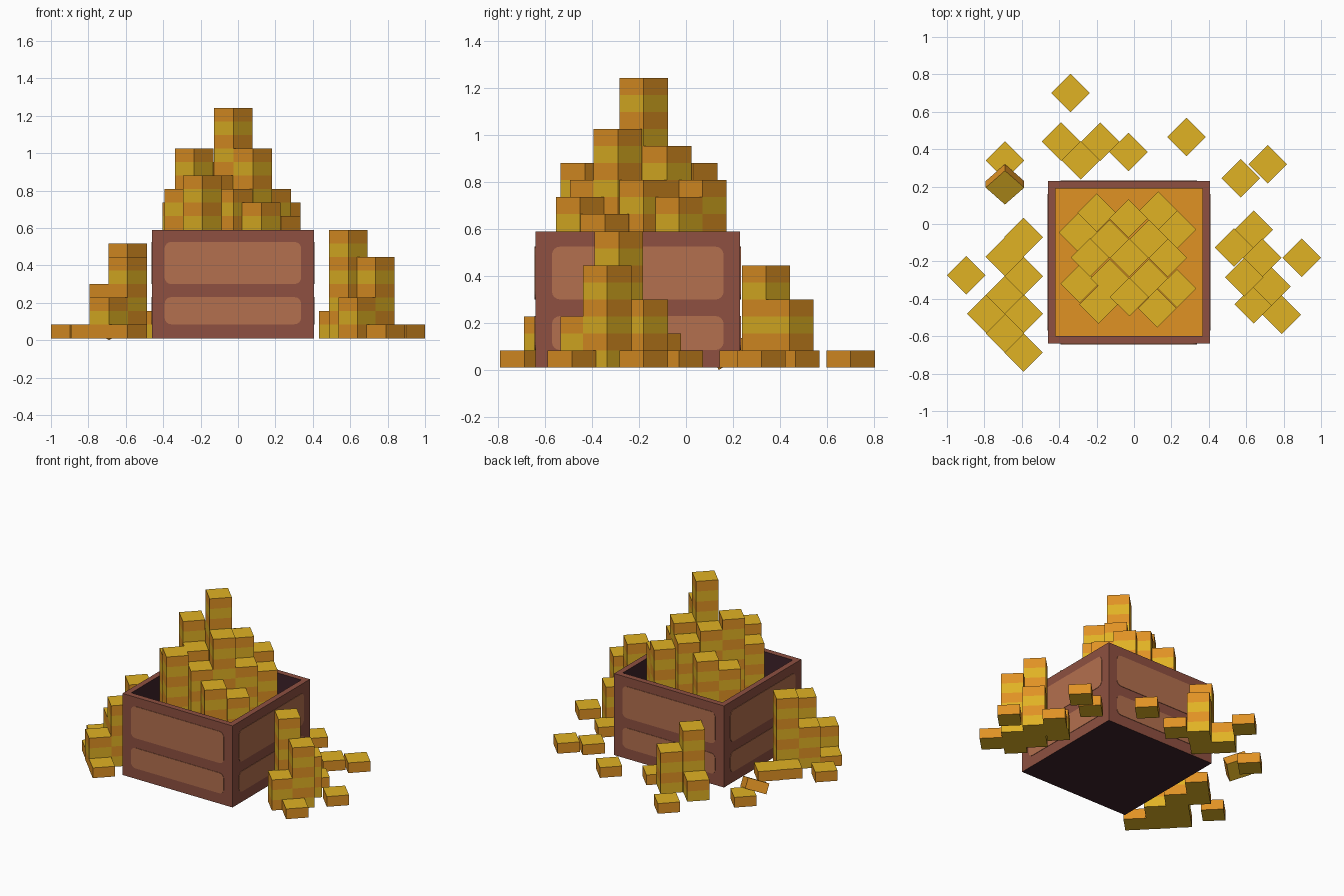
import bpy, bmesh, math
from mathutils import Matrix

if "Cube" in bpy.data.objects:
    bpy.data.objects.remove(bpy.data.objects["Cube"])


def material(name, rgb):
    m = bpy.data.materials.new(name)
    m.diffuse_color = [((c / 255 + 0.055) / 1.055) ** 2.4 for c in rgb] + [1]
    m.use_nodes = True
    m.node_tree.nodes["Principled BSDF"].inputs["Base Color"].default_value = m.diffuse_color
    return m


YELLOW = material("yellow gold", (224, 178, 36))
ORANGE = material("orange gold", (224, 146, 36))
WOOD = material("brown wood", (142, 80, 65))
PANEL = material("light wood", (180, 112, 78))
DARK = material("dark wood", (62, 35, 42))

H = 0.0725    # coin thickness
Z0 = 0.01     # ground level of the pile


def finish(bm, name, mats):
    bmesh.ops.recalc_face_normals(bm, faces=bm.faces)
    me = bpy.data.meshes.new(name)
    bm.to_mesh(me)
    bm.free()
    for m in mats:
        me.materials.append(m)
    ob = bpy.data.objects.new(name, me)
    bpy.context.collection.objects.link(ob)
    return ob


def stack(name, x, y, levels, first=0):
    """Four-sided coin stack; side bands alternate from an orange top coin."""
    bm = bmesh.new()
    rings = []
    for k in range(first, levels + 1):
        rings.append([bm.verts.new((x + 0.103 * math.cos(i * math.pi / 2),
                                    y + 0.103 * math.sin(i * math.pi / 2), Z0 + k * H))
                      for i in range(4)])
    bm.faces.new(rings[0])
    bm.faces.new(rings[-1])
    for k in range(len(rings) - 1):
        a, b = rings[k], rings[k + 1]
        for i in range(4):
            j = (i + 1) % 4
            f = bm.faces.new((a[i], a[j], b[j], b[i]))
            f.material_index = 1 if (len(rings) - 2 - k) % 2 == 0 else 0
    return finish(bm, name, (YELLOW, ORANGE))


# Chest: open box with a dark lining and underside
X0, X1, Y0, Y1, TOP, FLOOR, W = -0.46, 0.405, -0.64, 0.23, 0.59, 0.30, 0.04
bm = bmesh.new()


def ring(d, z):
    return [bm.verts.new(p) for p in ((X0 + d, Y0 + d, z), (X1 - d, Y0 + d, z),
                                      (X1 - d, Y1 - d, z), (X0 + d, Y1 - d, z))]


loops = [ring(0, Z0), ring(0, TOP), ring(W, TOP), ring(W, FLOOR)]
for n, (a, b) in enumerate(zip(loops, loops[1:])):
    for i in range(4):
        f = bm.faces.new((a[i], a[(i + 1) % 4], b[(i + 1) % 4], b[i]))
        f.material_index = 1 if n == 2 else 0
bm.faces.new(loops[0]).material_index = 1
bm.faces.new(loops[-1]).material_index = 2
finish(bm, "chest", (WOOD, DARK, ORANGE))


# Rounded panels, two on each side of the chest
def panel(name, half, z0, z1, matrix):
    bm = bmesh.new()
    r, pts = 0.035, []
    corners = ((half - r, z1 - r), (-half + r, z1 - r), (-half + r, z0 + r), (half - r, z0 + r))
    for q, (cx, cz) in enumerate(corners):
        for s in range(5):
            a = (q + s / 4) * math.pi / 2
            pts.append(bm.verts.new((cx + r * math.cos(a), 0, cz + r * math.sin(a))))
    face = bm.faces.new(pts)
    out = bmesh.ops.extrude_face_region(bm, geom=[face])
    bmesh.ops.translate(bm, vec=(0, -0.003, 0),
                        verts=[v for v in out["geom"] if isinstance(v, bmesh.types.BMVert)])
    bm.transform(matrix)
    finish(bm, name, (PANEL,))


cx, cy = (X0 + X1) / 2, (Y0 + Y1) / 2
for side, turn in (("front", 0), ("right", 1), ("back", 2), ("left", 3)):
    reach = (Y1 - Y0) / 2 if turn % 2 == 0 else (X1 - X0) / 2
    m = (Matrix.Translation((cx, cy, 0)) @ Matrix.Rotation(turn * math.pi / 2, 4, 'Z')
         @ Matrix.Translation((0, -reach, 0)))
    panel(side + "_lower_panel", 0.365, 0.085, 0.23, m)
    panel(side + "_upper_panel", 0.365, 0.30, 0.525, m)

# Coin stacks inside the chest: x, y, level of the top
inside = [(-0.2, 0.06, 11), (0.13, 0.07, 11), (-0.03, 0.03, 12), (-0.3, -0.045, 10),
          (0.23, -0.03, 10), (-0.025, -0.18, 17), (0.08, -0.08, 13), (-0.13, -0.08, 13),
          (0.18, -0.18, 11), (-0.235, -0.18, 14), (-0.29, -0.32, 11), (-0.13, -0.29, 12),
          (-0.19, -0.43, 12), (-0.025, -0.39, 11), (0.08, -0.29, 14), (0.125, -0.45, 10),
          (0.23, -0.345, 9)]
for x, y, n in inside:
    stack("inner_coin_stack", x, y, n, 4)

# Coin stacks on the ground: x, y, number of coins
outside = [(-0.34, 0.70, 1), (-0.39, 0.44, 2), (-0.285, 0.34, 6), (-0.18, 0.44, 4),
           (-0.03, 0.385, 1), (0.28, 0.465, 1), (-0.69, 0.34, 1), (-0.59, -0.07, 1),
           (-0.69, -0.175, 1), (-0.59, -0.28, 7), (-0.69, -0.38, 4), (-0.79, -0.48, 1),
           (-0.59, -0.48, 6), (-0.69, -0.585, 3), (-0.59, -0.687, 1), (-0.897, -0.275, 1),
           (0.57, 0.245, 1), (0.715, 0.32, 1), (0.64, -0.03, 1), (0.535, -0.125, 2),
           (0.685, -0.18, 4), (0.59, -0.285, 8), (0.735, -0.335, 6), (0.64, -0.43, 3),
           (0.79, -0.485, 1), (0.897, -0.18, 1)]
for x, y, n in outside:
    stack("outer_coin_stack", x, y, n)

# One coin leaning against its neighbour
lean = stack("leaning_coin", 0, 0, 1)
lean.data.transform(Matrix.Translation((-0.69, 0.212, 0.082))
                    @ Matrix.Rotation(0.5, 4, 'X')
                    @ Matrix.Translation((0, 0, -Z0 - H / 2)))
